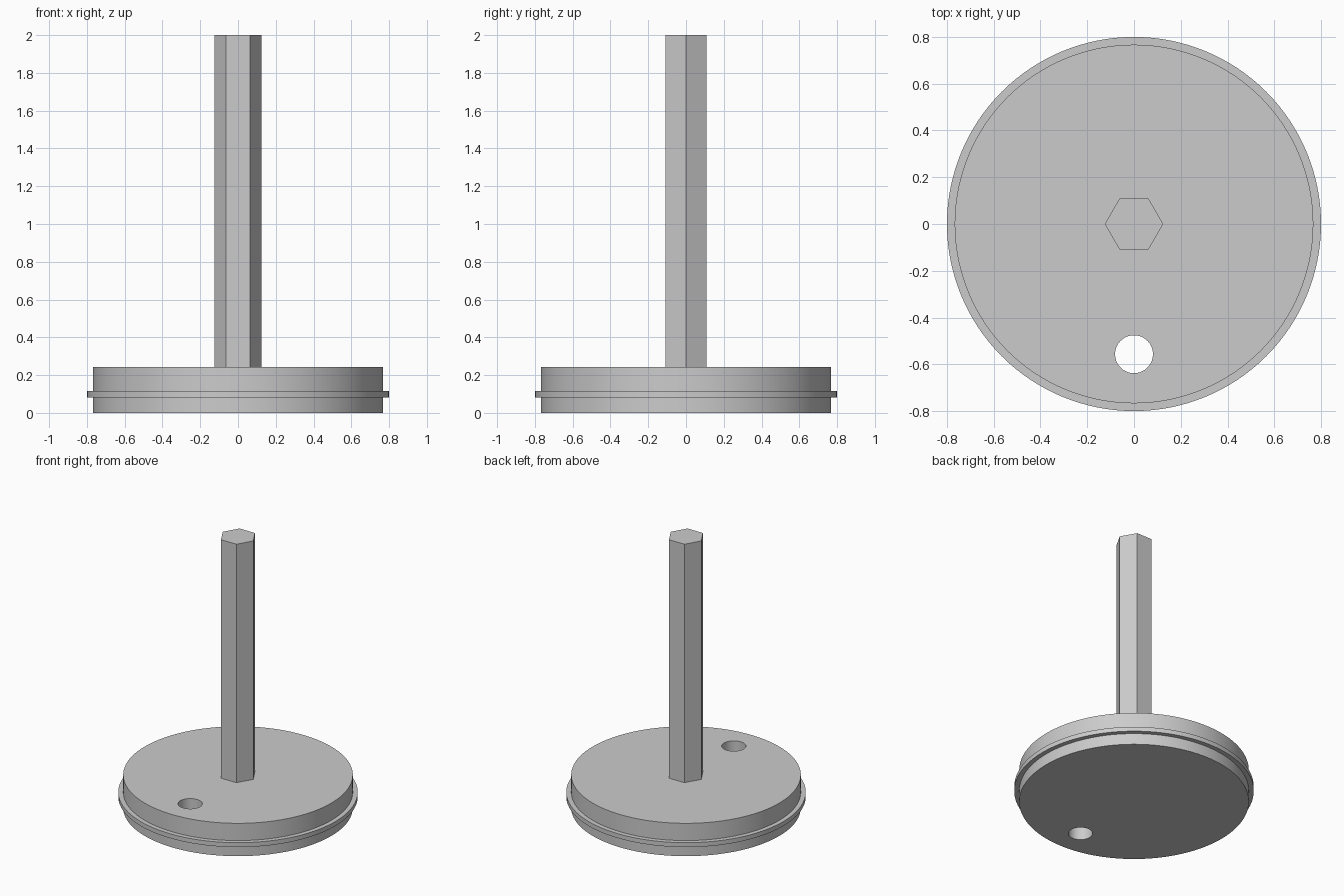
import bpy
import math

default = bpy.data.objects.get("Cube")
if default:
    bpy.data.objects.remove(default, do_unlink=True)

grey = bpy.data.materials.new("plain_grey")
grey.use_nodes = True
colour = (0.6, 0.6, 0.6, 1)
grey.diffuse_color = colour
grey.node_tree.nodes["Principled BSDF"].inputs["Base Color"].default_value = colour


def mesh_object(name, verts, faces):
    mesh = bpy.data.meshes.new(name)
    mesh.from_pydata(verts, [], faces)
    mesh.materials.append(grey)
    obj = bpy.data.objects.new(name, mesh)
    bpy.context.collection.objects.link(obj)
    return obj


def lathe(name, profile, sides, centre_y=0):
    """Solid of revolution from (radius, z) points, bottom to top."""
    verts = []
    for radius, z in profile:
        for i in range(sides):
            a = math.tau * i / sides
            verts.append((radius * math.cos(a), centre_y + radius * math.sin(a), z))
    faces = [tuple(reversed(range(sides)))]
    for ring in range(len(profile) - 1):
        lo, hi = ring * sides, (ring + 1) * sides
        for i in range(sides):
            j = (i + 1) % sides
            faces.append((lo + i, lo + j, hi + j, hi + i))
    faces.append(tuple(range(len(verts) - sides, len(verts))))
    return mesh_object(name, verts, faces)


# Round base with a thin rim around it
BODY, RIM, TOP = 0.767, 0.8, 0.242
base = lathe("base_disc", [(BODY, 0), (BODY, 0.082), (RIM, 0.082),
                           (RIM, 0.115), (BODY, 0.115), (BODY, TOP)], 128)

# Through hole near the front edge
cutter = lathe("hole_cutter", [(0.081, -0.1), (0.081, 0.4)], 64, centre_y=-0.557)
cutter.hide_render = True
cut = base.modifiers.new("hole", "BOOLEAN")
cut.operation = "DIFFERENCE"
cut.solver = "EXACT"
cut.object = cutter
bpy.context.view_layer.objects.active = base
base.select_set(True)
bpy.ops.object.modifier_apply(modifier=cut.name)
bpy.data.objects.remove(cutter, do_unlink=True)
bpy.ops.object.shade_smooth_by_angle(angle=math.radians(30))

# Hexagonal post
lathe("hex_post", [(0.125, TOP), (0.125, 2)], 6)
